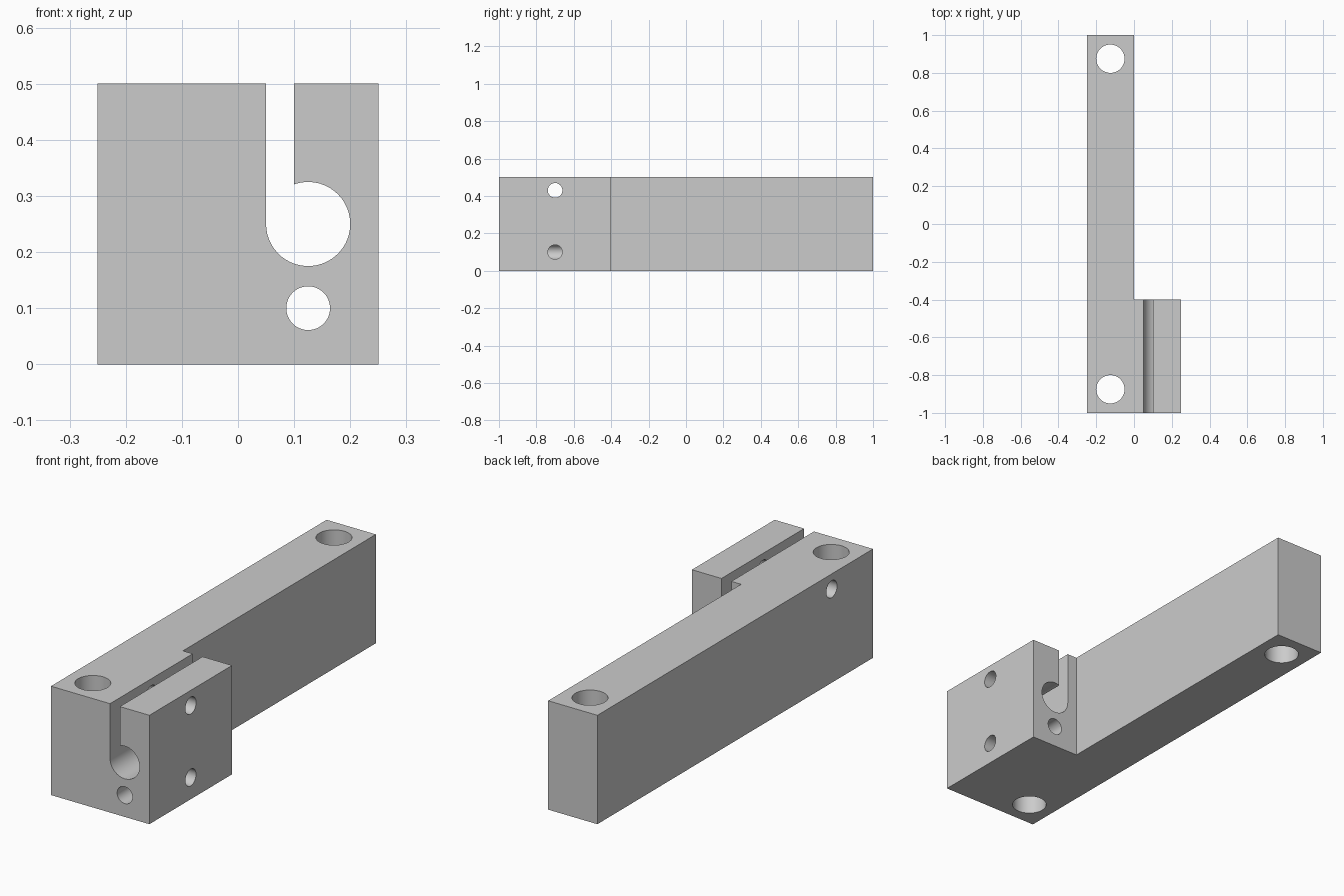
import bpy, bmesh, math
from mathutils import Matrix, Vector

cube = bpy.data.objects.get("Cube")
if cube:
    bpy.data.objects.remove(cube, do_unlink=True)

grey = bpy.data.materials.new("light grey metal")
grey.use_nodes = True
grey.diffuse_color = (0.6, 0.6, 0.6, 1)
grey.node_tree.nodes["Principled BSDF"].inputs["Base Color"].default_value = grey.diffuse_color


def prism(name, outline, extrude):
    """Closed solid made by sweeping a planar outline along a vector."""
    bm = bmesh.new()
    face = bm.faces.new([bm.verts.new(p) for p in outline])
    swept = bmesh.ops.extrude_face_region(bm, geom=[face])["geom"]
    bmesh.ops.translate(bm, vec=Vector(extrude),
                        verts=[g for g in swept if isinstance(g, bmesh.types.BMVert)])
    bmesh.ops.recalc_face_normals(bm, faces=bm.faces)
    mesh = bpy.data.meshes.new(name)
    bm.to_mesh(mesh)
    bm.free()
    mesh.materials.append(grey)
    obj = bpy.data.objects.new(name, mesh)
    bpy.context.collection.objects.link(obj)
    return obj


def drill(name, start, end, radius):
    """Round cutter running between two points."""
    start, end = Vector(start), Vector(end)
    turn = (end - start).to_track_quat("Z", "Y").to_matrix()
    ring = [start + turn @ Vector((radius * math.cos(a), radius * math.sin(a), 0))
            for a in (math.tau * i / 48 for i in range(48))]
    return prism(name, ring, end - start)


# L-shaped body: long bar with a clamp block at the front
body = prism("clamp_bar", [(-.25, -1, 0), (.25, -1, 0), (.25, -.4, 0),
                           (0, -.4, 0), (0, 1, 0), (-.25, 1, 0)], (0, 0, .5))

# Keyhole: round bore opening upward through a narrow slot
cx, cz, r = .125, .25, .075
first = math.pi
last = math.tau + math.acos(-1 / 3)
arc = [first + (last - first) * i / 40 for i in range(41)]
keyhole = [(cx + r * math.cos(a), -1.1, cz + r * math.sin(a)) for a in arc]
keyhole += [(.1, -1.1, .6), (.05, -1.1, .6)]

cutters = [
    prism("keyhole_cutter", keyhole, (0, .8, 0)),
    drill("lower_bore_cutter", (cx, -1.1, .1), (cx, -.3, .1), .039),
    drill("clamp_screw_cutter", (-.3, -.7, .43), (.3, -.7, .43), .039),
    drill("set_screw_cutter", (cx, -.7, .1), (.3, -.7, .1), .0385),
]
# Vertical mounting holes at both ends
for label, y in (("front", -.875), ("back", .875)):
    cutters.append(drill(label + "_mount_cutter", (-cx, y, -.1), (-cx, y, .6), .075))

bpy.ops.object.select_all(action="DESELECT")
body.select_set(True)
bpy.context.view_layer.objects.active = body
for cutter in cutters:
    mod = body.modifiers.new(cutter.name, "BOOLEAN")
    mod.operation = "DIFFERENCE"
    mod.solver = "EXACT"
    mod.object = cutter
    bpy.ops.object.modifier_apply(modifier=mod.name)
    bpy.data.objects.remove(cutter, do_unlink=True)

bpy.ops.object.shade_smooth_by_angle(angle=math.radians(30))
